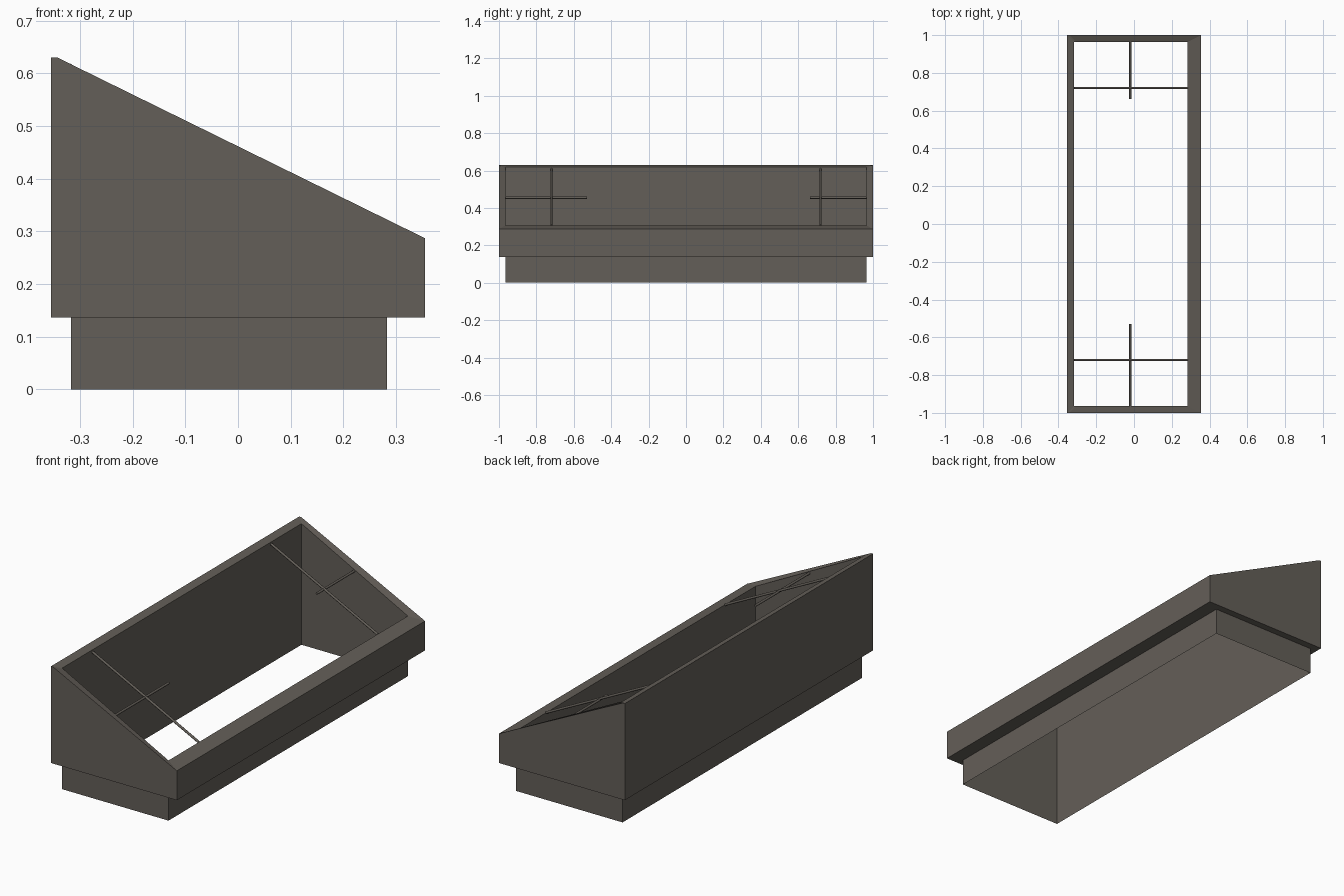
import bpy, bmesh
from mathutils import Vector

if "Cube" in bpy.data.objects:
    bpy.data.objects.remove(bpy.data.objects["Cube"])

mat = bpy.data.materials.new("dark warm grey")
mat.diffuse_color = (0.127, 0.114, 0.098, 1)
mat.use_nodes = True
mat.node_tree.nodes["Principled BSDF"].inputs["Base Color"].default_value = mat.diffuse_color


def finish(bm, name):
    me = bpy.data.meshes.new(name)
    bm.to_mesh(me)
    bm.free()
    me.materials.append(mat)
    ob = bpy.data.objects.new(name, me)
    bpy.context.collection.objects.link(ob)
    return ob


# Straight line through two (x, z) points
def line(p, q):
    return lambda x: p[1] + (x - p[0]) * (q[1] - p[1]) / (q[0] - p[0])


CREASE = -0.343
outer_slope = line((CREASE, 0.63), (0.355, 0.287))
inner_slope = line((-0.317, 0.6175), (0.283, 0.307))


# Six-point counter-clockwise loop with a crease near the tall wall
def loop(bm, xa, xc, xb, y, height):
    pts = [(xa, -y), (xc, -y), (xb, -y), (xb, y), (xc, y), (xa, y)]
    return [bm.verts.new((px, py, height(px))) for px, py in pts]


def bridge(bm, a, b):
    n = len(a)
    for i in range(n):
        j = (i + 1) % n
        bm.faces.new((a[i], a[j], b[j], b[i]))


# Curb frame: open sleeve below, wide sloped collar above
bm = bmesh.new()
INNER = (-0.317, -0.305, 0.283, 0.964)
OUTER = (-0.355, CREASE, 0.355, 1.0)
foot = loop(bm, *INNER, lambda x: 0.0)
step = loop(bm, *INNER, lambda x: 0.137)
ledge = loop(bm, *OUTER, lambda x: 0.137)
rim_out = loop(bm, *OUTER, lambda x: min(0.63, outer_slope(x)))
rim_in = loop(bm, *INNER, inner_slope)
for a, b in ((foot, step), (step, ledge), (ledge, rim_out),
             (rim_out, rim_in), (rim_in, step)):
    bridge(bm, a, b)
finish(bm, "sloped_curb_frame")


# Thin round bar between two points
def bar(name, p, q, r=0.006):
    p, q = Vector(p), Vector(q)
    d = q - p
    bm = bmesh.new()
    bmesh.ops.create_cone(bm, cap_ends=True, segments=10, radius1=r, radius2=r,
                          depth=d.length)
    ob = finish(bm, name)
    ob.rotation_euler = d.to_track_quat('Z', 'Y').to_euler()
    ob.location = (p + q) / 2
    for f in ob.data.polygons:
        f.use_smooth = len(f.vertices) == 4


# Crossed bars near each end
for side, s, reach in (("front", -1, 0.53), ("back", 1, 0.663)):
    bar(side + "_cross_bar", (-0.317, s * 0.72, 0.607), (0.283, s * 0.72, 0.307))
    bar(side + "_long_bar", (-0.02, s * 0.964, 0.455), (-0.02, s * reach, 0.455))
